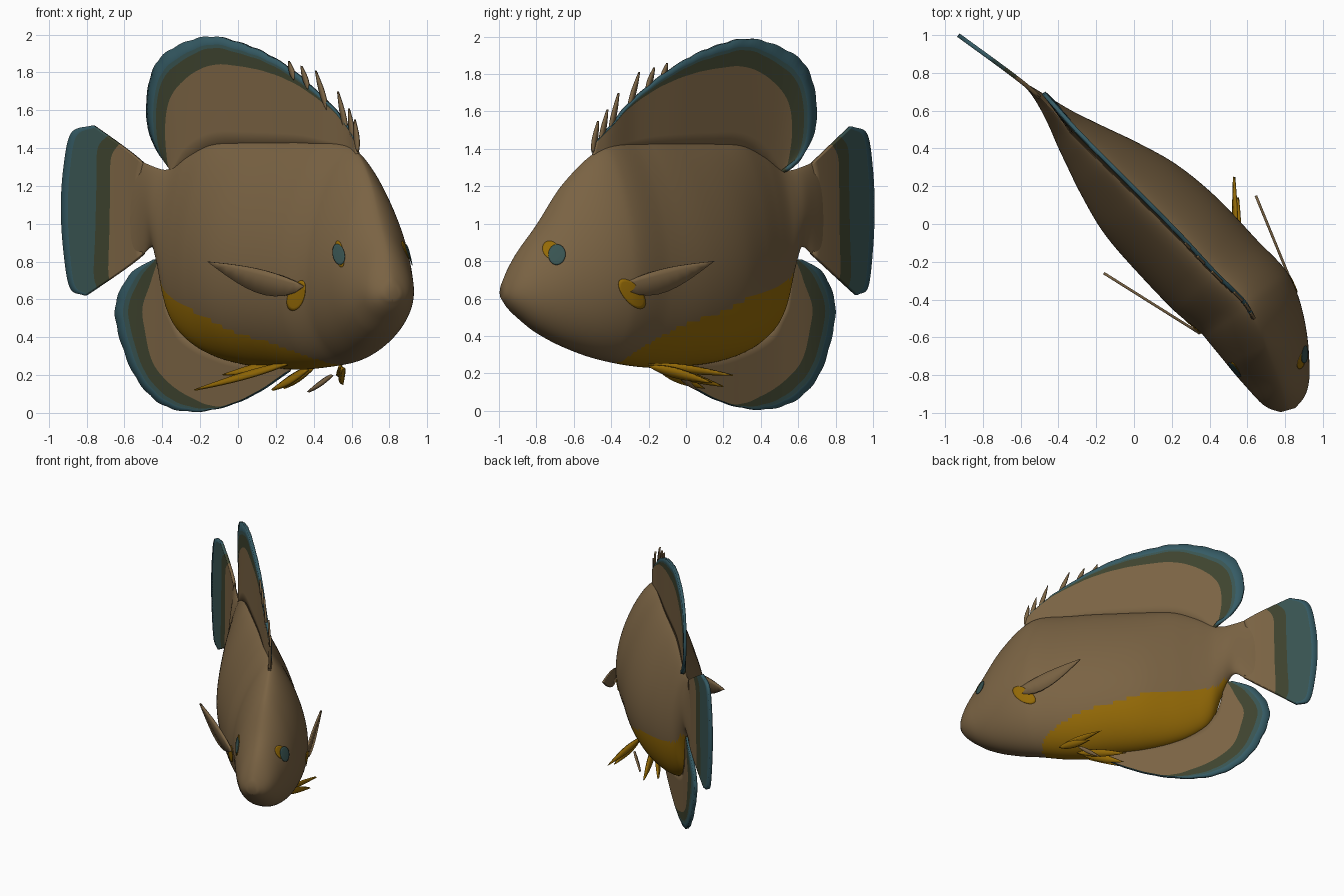
import bpy, bmesh, math
from mathutils import Vector

if "Cube" in bpy.data.objects:
    bpy.data.objects.remove(bpy.data.objects["Cube"], do_unlink=True)


def material(name, rgb):
    m = bpy.data.materials.new(name)
    m.use_nodes = True
    m.diffuse_color = (*rgb, 1)
    m.node_tree.nodes["Principled BSDF"].inputs["Base Color"].default_value = (*rgb, 1)
    return m


BROWN = material("brown skin", (.195, .125, .057))
OLIVE = material("olive band", (.048, .056, .028))
TEAL = material("teal band", (.04, .088, .083))
BLUE = material("blue edge", (.036, .105, .13))
YELLOW = material("ochre yellow", (.3, .145, .002))


def clamp(x):
    return min(max(x, 0), 1)


def curve(keys, x):
    """Smooth curve through rows whose first item is the parameter."""
    x = min(max(x, keys[0][0]), keys[-1][0])
    i = max(k for k in range(len(keys) - 1) if keys[k][0] <= x)
    p, q = keys[i], keys[i + 1]
    before, after = keys[max(i - 1, 0)], keys[min(i + 2, len(keys) - 1)]
    d = q[0] - p[0]
    t = (x - p[0]) / d
    out = []
    for a, b, c, e in zip(before[1:], p[1:], q[1:], after[1:]):
        m = (c - a) / (q[0] - before[0]) * d
        n = (e - b) / (after[0] - p[0]) * d
        out.append(b + t * m + t * t * (3 * (c - b) - 2 * m - n)
                   + t ** 3 * (2 * (b - c) + m + n))
    return out


# Bent centre line: y, x
SPINE = [(-1, .82), (-.82, .765), (-.44, .6), (-.27, .43), (-.06, .23),
         (.15, .016), (.474, -.315), (.68, -.51), (.78, -.63), (1, -.93)]
# Body stations: y, top, bottom, half width
BODY = [(-.985, .68, .6, .04), (-.95, .76, .55, .095), (-.9, .85, .5, .135),
        (-.8, .99, .42, .18), (-.65, 1.22, .34, .23), (-.45, 1.4, .27, .275),
        (-.2, 1.43, .23, .29), (0, 1.43, .24, .285), (.15, 1.43, .26, .26),
        (.3, 1.42, .31, .2), (.42, 1.36, .39, .14), (.5, 1.3, .5, .1),
        (.55, 1.285, .7, .075), (.61, 1.3, .87, .05), (.68, 1.33, .83, .025),
        (.73, 1.36, .79, .01)]
# Upper border of the yellow belly: y, z
BELLY = [(-.4, .24), (-.28, .35), (-.14, .43), (0, .475), (.18, .565),
         (.4, .645), (.53, .73), (.57, .82)]


def place(y, z, w=0):
    """Point at station y and height z, moved w sideways off the spine."""
    k = clamp((y + .9) / .75)
    a = math.radians(16 + 27 * k * k * (3 - 2 * k))
    return Vector((curve(SPINE, y)[0] + w * math.cos(a), y + w * math.sin(a), z))


def half_width(y, z):
    """Teardrop section, rounder on top towards the head."""
    top, bottom, w = curve(BODY, y)
    t = clamp((z - bottom) / (top - bottom))
    power = .68 - .12 * clamp((-.4 - y) / .4)
    return w * max(math.sin(math.pi * t ** .75), 0) ** power


def make(name, points, faces, mats, indices=None, thick=0):
    mesh = bpy.data.meshes.new(name)
    mesh.from_pydata(points, [], faces)
    for m in mats:
        mesh.materials.append(m)
    if indices:
        mesh.polygons.foreach_set("material_index", indices)
    bm = bmesh.new()
    bm.from_mesh(mesh)
    bmesh.ops.remove_doubles(bm, verts=bm.verts, dist=.0002)
    bmesh.ops.recalc_face_normals(bm, faces=bm.faces)
    bm.to_mesh(mesh)
    bm.free()
    ob = bpy.data.objects.new(name, mesh)
    bpy.context.collection.objects.link(ob)
    if thick:
        mod = ob.modifiers.new("thickness", 'SOLIDIFY')
        mod.thickness = thick
        mod.offset = 0
    bpy.ops.object.select_all(action='DESELECT')
    ob.select_set(True)
    bpy.context.view_layer.objects.active = ob
    bpy.ops.object.shade_smooth_by_angle(angle=math.radians(35))


def grid_faces(rows, cols, wrap=False):
    return [(r * cols + c, r * cols + (c + 1) % cols,
             (r + 1) * cols + (c + 1) % cols, (r + 1) * cols + c)
            for r in range(rows - 1) for c in range(cols if wrap else cols - 1)]


def build_body(rows=150, cols=120):
    points, rule = [], []
    start, end = BODY[0][0], BODY[-1][0]
    for r in range(rows):
        y = start + (end - start) * r / (rows - 1)
        top, bottom, _ = curve(BODY, y)
        edge = curve(BELLY, y)[0]
        for c in range(cols):
            a = math.tau * c / cols
            z = bottom + (top - bottom) * (1 - math.cos(a)) / 2
            w = math.copysign(half_width(y, z), math.sin(a))
            points.append(place(y, z, w))
            rule.append(int(BELLY[0][0] < y < .59 and z < edge + .22 * w))
    faces = grid_faces(rows, cols, True)
    indices = [int(sum(rule[v] for v in f) > 2) for f in faces]
    faces += [tuple(range(cols)), tuple(range((rows - 1) * cols, rows * cols))]
    make("body", points, faces, [BROWN, YELLOW], indices + [0, 0])


def build_fin(name, keys, edge, ripple=0, lean=0, steps=96, thick=.022):
    """Loft root to tip; rows are root y, z, tip y, z, start of olive, start of teal."""
    keys = [(i, *k) for i, k in enumerate(keys)]
    points = []
    for s in range(steps + 1):
        u = (len(keys) - 1) * s / steps
        ry, rz, ty, tz, olive, teal = curve(keys, u)
        blue = 1 - (1 - teal) * edge
        stops = [olive * k / 5 for k in range(6)]
        stops += [(olive + teal) / 2, teal, (teal + blue) / 2, blue, 1]
        for v in stops:
            v *= 1 + ripple * abs(math.sin(u * math.pi * 1.5)) * v ** 6
            points.append(place(ry + (ty - ry) * v, rz + (tz - rz) * v,
                                lean * v * s / steps))
    bands = [0] * 5 + [1, 1, 2, 2, 3]
    make(name, points, grid_faces(steps + 1, len(bands) + 1),
         [BROWN, OLIVE, TEAL, BLUE], bands * steps, thick)


def leaf(name, base, tip, rise, drop, axis, mat, steps=10, thick=.014):
    """Pointed blade from base to tip, bulging along axis."""
    base, tip, axis = Vector(base), Vector(tip), Vector(axis)
    points = []
    for s in range(steps + 1):
        u = s / steps
        bulge = math.sin(math.pi * u ** .8)
        mid = base.lerp(tip, u)
        points += [mid + axis * rise * bulge, mid, mid - axis * drop * bulge]
    make(name, points, grid_faces(steps + 1, 3), [mat], thick=thick)


def patch(name, y, z, ry, rz, side, lift, mat, slant=0):
    """Thin oval plate following the body surface."""
    points, cols, rows = [], 28, 6
    for r in range(rows):
        for c in range(cols):
            a, k = math.tau * c / cols, r / (rows - 1)
            dz = rz * k * math.sin(a)
            py, pz = y + ry * k * math.cos(a) + slant * dz, z + dz
            points.append(place(py, pz, side * (half_width(py, pz) + lift)))
    make(name, points, grid_faces(rows, cols, True), [mat], thick=.003)


build_body()

# Large median fins
build_fin("dorsal_fin", [
    (-.5, 1.36, -.48, 1.44, .96, .98), (-.42, 1.38, -.39, 1.54, .95, .97),
    (-.33, 1.39, -.31, 1.64, .92, .95), (-.2, 1.4, -.15, 1.78, .86, .92),
    (-.05, 1.4, .02, 1.89, .81, .91), (.1, 1.4, .16, 1.95, .78, .9),
    (.25, 1.4, .31, 1.985, .75, .9), (.34, 1.38, .46, 1.95, .7, .86),
    (.41, 1.34, .6, 1.86, .61, .82), (.45, 1.31, .66, 1.71, .48, .75),
    (.48, 1.29, .665, 1.52, .32, .65), (.5, 1.28, .61, 1.38, .25, .6),
    (.5, 1.27, .53, 1.3, .25, .6)], .7, .012, .04)
build_fin("anal_fin", [
    (.56, .8, .61, .81, .4, .7), (.55, .68, .72, .74, .4, .72),
    (.52, .55, .785, .58, .55, .8), (.48, .48, .77, .4, .6, .82),
    (.44, .42, .7, .19, .66, .84), (.37, .37, .58, .06, .69, .86),
    (.28, .33, .42, .01, .79, .92), (.15, .29, .25, .03, .97, .985),
    (0, .27, .08, .1, .97, .985), (-.12, .26, -.1, .22, .97, .985)], .6, .015)
build_fin("tail_fin", [
    (.67, .84, .91, .62, .6, .8), (.68, .92, .965, .66, .48, .68),
    (.68, 1, .99, .85, .43, .61), (.68, 1.08, 1, 1.08, .41, .58),
    (.68, 1.16, .99, 1.3, .42, .59), (.68, 1.24, .96, 1.48, .45, .64),
    (.67, 1.32, .88, 1.52, .5, .72)], .2)

# Free spines along the front of the dorsal fin
SPINES = [(-.5, 1.38, -.47, 1.55), (-.46, 1.42, -.42, 1.61), (-.41, 1.47, -.36, 1.7),
          (-.31, 1.6, -.25, 1.81), (-.21, 1.71, -.17, 1.835), (-.13, 1.76, -.1, 1.86)]
for i, (y, z, ty, tz) in enumerate(SPINES):
    leaf(f"dorsal_spine_{i + 1}", place(y, z), place(ty, tz), .016, .016,
         (.7, -.7, 0), BROWN)

# Pectoral fins
leaf("left_pectoral_fin", (.85, -.35, .67), (.645, .15, .8), .03, .1, (0, 0, 1), BROWN)
leaf("right_pectoral_fin", (.35, -.58, .67), (-.16, -.26, .8), .03, .1, (0, 0, 1), BROWN)

# Pelvic fin blades under the belly
BLADES = [((.29, -.25, .27), (-.23, .25, .12), .025), ((.31, -.22, .28), (-.08, .16, .2), .035),
          ((.37, -.16, .23), (.18, .1, .12), .035), ((.4, -.18, .24), (.24, .2, .13), .03),
          ((.54, -.2, .25), (.53, .25, .19), .025), ((.55, -.2, .24), (.55, .14, .15), .03)]
for i, (base, tip, size) in enumerate(BLADES):
    leaf(f"pelvic_blade_{i + 1}", base, tip, size, size, (.4, .2, .8), YELLOW)
leaf("pelvic_inner_blade", (.5, -.05, .2), (.37, .06, .11), .02, .02, (.4, .2, .8), BROWN)

# Eyes and yellow marks, placed to suit each flank of the bent body
patch("left_eye_rim", -.77, .86, .034, .048, 1, .004, YELLOW)
patch("left_eye", -.748, .835, .036, .055, 1, .009, TEAL, .1)
patch("left_pectoral_mark", -.44, .625, .045, .08, 1, .004, YELLOW, -.5)
patch("right_eye_rim", -.7, .84, .03, .07, -1, .004, YELLOW, .5)
patch("right_eye", -.7, .838, .042, .055, -1, .009, TEAL, .5)
patch("right_pectoral_mark", -.365, .62, .045, .08, -1, .004, YELLOW, -.4)
